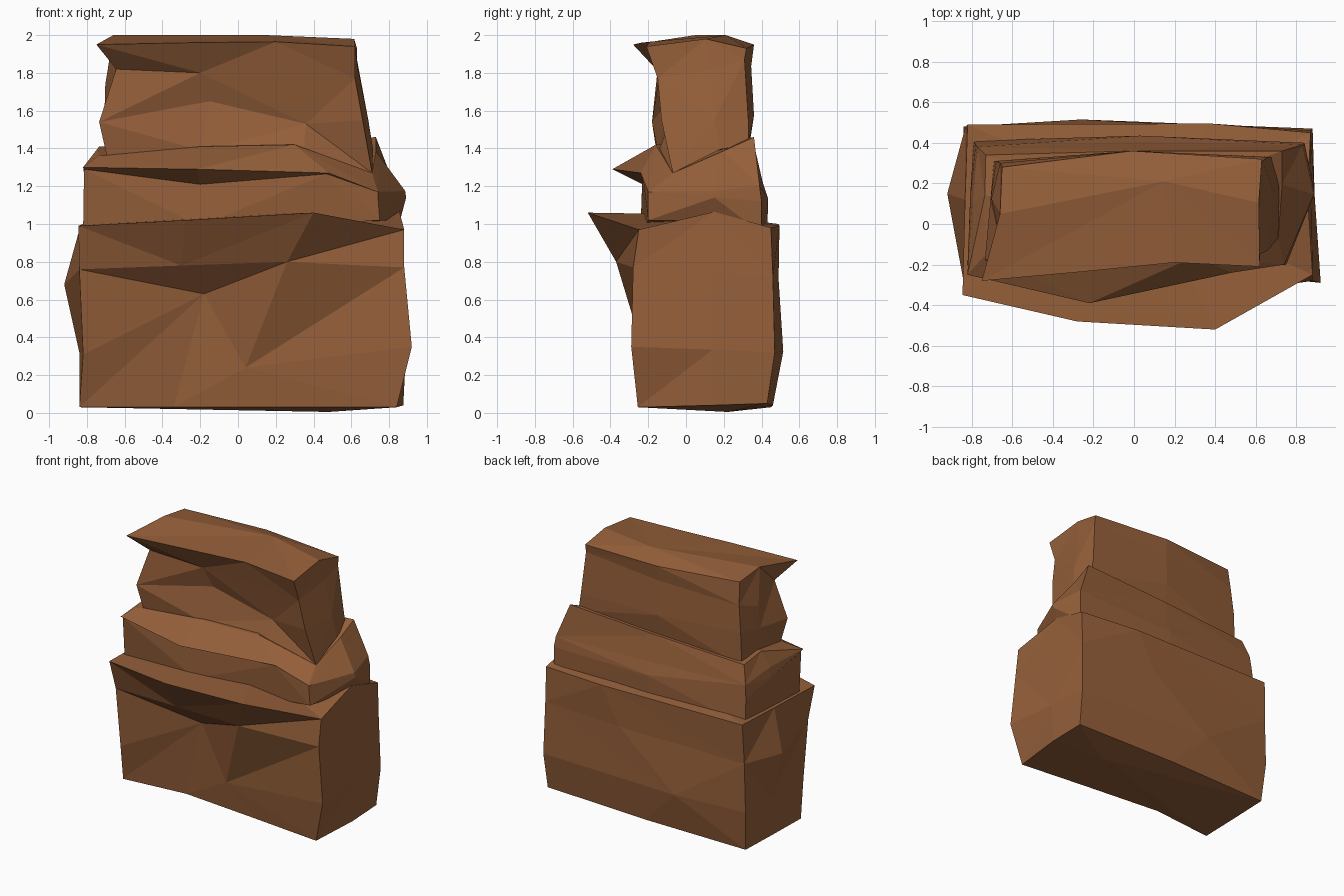
import bpy, bmesh
from mathutils import Vector

rock = bpy.data.materials.new("brown rock")
rock.diffuse_color = (0.30, 0.115, 0.042, 1)


def ring(front, back_left, back_right, bulge=(0, 0), lift=(0, 0), back=0.04, back_x=0):
    """Outline of one level: four front points, two back corners, bulging sides and back."""
    f = [Vector(p) for p in front]
    bl, br = Vector(back_left), Vector(back_right)
    left = (f[0] + bl) / 2 + Vector((-bulge[0], 0.05, lift[0]))
    right = (f[3] + br) / 2 + Vector((bulge[1], 0.05, lift[1]))
    mid = (bl + br) / 2 + Vector((back_x, back, 0))
    return f + [right, br, mid, bl, left]


def slab(name, rings, bottom, top, flips=()):
    """Join the levels with flat triangles and close both ends with a fan."""
    bm = bmesh.new()
    loops = [[bm.verts.new(p) for p in r] for r in rings]
    n = len(loops[0])
    for level, (a, b) in enumerate(zip(loops, loops[1:])):
        for i in range(n):
            j = (i + 1) % n
            if ((i + level) % 2 == 1) != ((level, i) in flips):
                bm.faces.new((a[i], a[j], b[j]))
                bm.faces.new((a[i], b[j], b[i]))
            else:
                bm.faces.new((a[i], a[j], b[i]))
                bm.faces.new((a[j], b[j], b[i]))
    for loop, centre in ((loops[0], bottom), (loops[-1], top)):
        c = bm.verts.new(centre)
        for i in range(n):
            bm.faces.new((loop[i], loop[(i + 1) % n], c))
    bmesh.ops.recalc_face_normals(bm, faces=bm.faces)
    mesh = bpy.data.meshes.new(name)
    bm.to_mesh(mesh)
    bm.free()
    mesh.materials.append(rock)
    bpy.context.collection.objects.link(bpy.data.objects.new(name, mesh))


# Broad base block with a jutting front ledge
slab("base_block", [
    ring([(-.84, -.19, .03), (-.34, -.14, .03), (.3, -.2, .03), (.84, -.255, .03)],
         (-.82, .45, .03), (.87, .43, .05), (0, .02), back=.02),
    ring([(-.82, -.25, .31), (-.18, -.18, .63), (.04, -.2, .24), (.92, -.29, .35)],
         (-.84, .48, .33), (.88, .47, .32), (.01, -.01), back_x=-.28),
    ring([(-.84, -.28, .76), (-.3, -.324, .78), (.26, -.37, .8), (.88, -.28, .77)],
         (-.83, .48, .7), (.87, .46, .72), (.085, .0), (-.05, 0), back=.02, back_x=.2),
    ring([(-.845, -.35, .99), (-.28, -.48, 1.02), (.4, -.52, 1.06), (.88, -.25, .97)],
         (-.82, .49, 1.0), (.87, .45, .98), (0, -.02), (0, .09), back=.025, back_x=.35),
], (.48, .22, .005), (.1, .1, 1.05), flips={(0, 0), (1, 0), (1, 1), (2, 2)})

# Middle slab with a thin front lip and a sloping shoulder
slab("middle_slab", [
    ring([(-.82, -.2, .97), (-.2, -.24, .99), (.45, -.21, 1.0), (.75, -.2, 1.02)],
         (-.79, .41, .95), (.84, .40, .95), (0, .03), (0, .03), back=.025),
    ring([(-.815, -.23, 1.29), (-.2, -.23, 1.21), (.47, -.23, 1.265), (.74, -.2, 1.16)],
         (-.78, .39, 1.15), (.84, .40, 1.12), (.01, .1)),
    ring([(-.82, -.25, 1.3), (-.22, -.39, 1.29), (.48, -.24, 1.27), (.74, -.2, 1.17)],
         (-.77, .38, 1.25), (.83, .39, 1.2), (0, .1), (.02, -.01), back=.02),
    ring([(-.74, -.16, 1.36), (-.2, -.16, 1.41), (.3, -.16, 1.42), (.71, -.07, 1.27)],
         (-.73, .34, 1.38), (.73, .36, 1.46), (0, .01), (.04, .02), back=.01),
], (0, .1, 1.0), (0, .1, 1.42))

# Upright top block with an overhanging cap edge
slab("top_block", [
    ring([(-.69, -.15, 1.34), (-.2, -.15, 1.39), (.35, -.14, 1.4), (.71, -.07, 1.27)],
         (-.69, .31, 1.34), (.68, .33, 1.42), (.01, .02), (.03, .05), back=.01),
    ring([(-.735, -.18, 1.54), (-.15, -.09, 1.65), (.36, -.09, 1.53), (.66, -.13, 1.55)],
         (-.68, .31, 1.6), (.66, .33, 1.55), (0, .03)),
    ring([(-.645, -.15, 1.82), (-.2, -.14, 1.8), (.29, -.15, 1.8), (.62, -.15, 1.77)],
         (-.66, .3, 1.8), (.63, .31, 1.87), (.05, .01), (-.07, 0)),
    ring([(-.75, -.28, 1.95), (-.25, -.235, 1.96), (.2, -.19, 1.965), (.62, -.21, 1.94)],
         (-.65, .28, 1.97), (.63, .32, 1.93), (-.04, -.01), (.04, .045), back=.06),
], (0, .1, 1.36), (.15, .21, 2.0))
